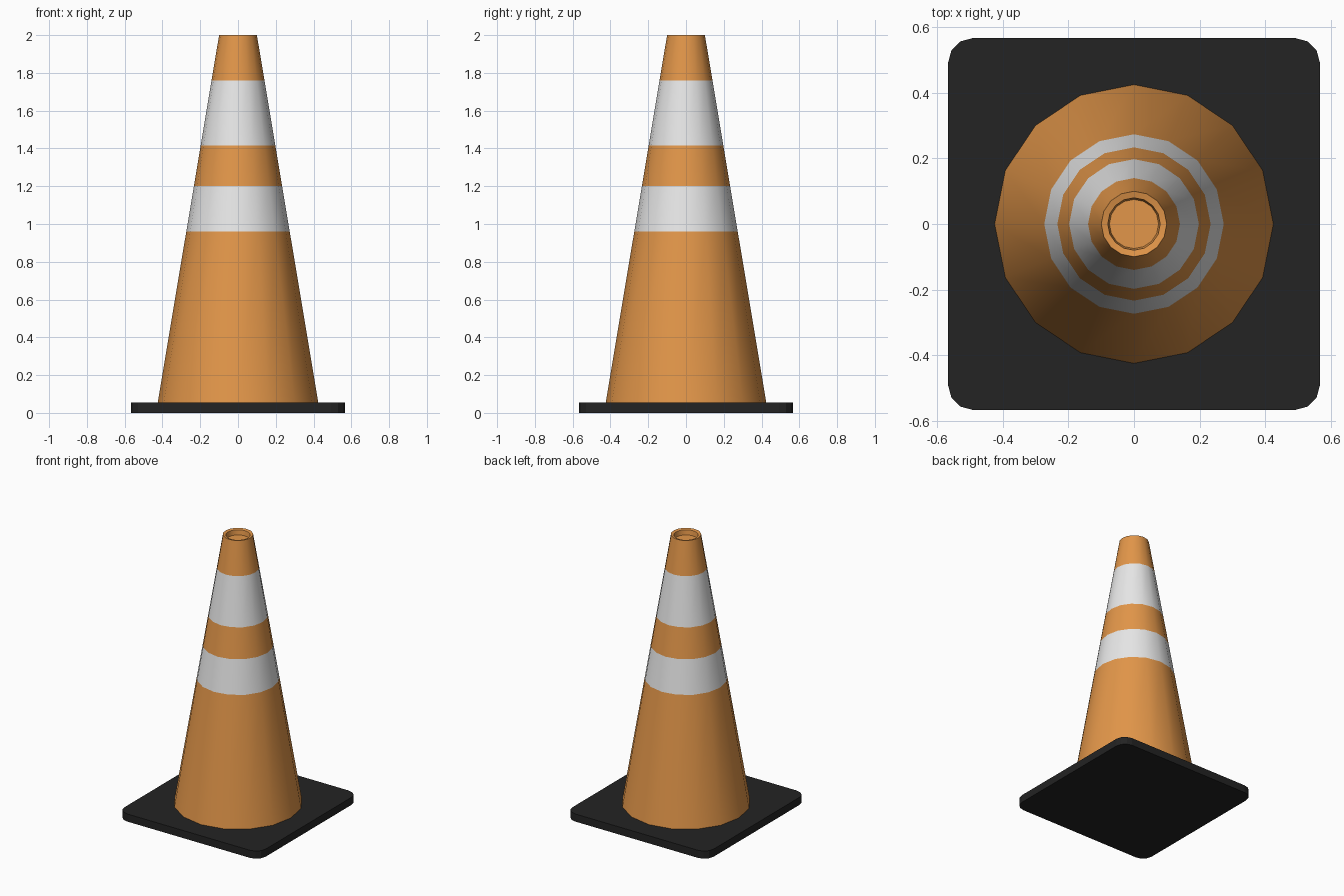
import bpy, bmesh, math

cube = bpy.data.objects.get("Cube")
if cube:
    bpy.data.objects.remove(cube, do_unlink=True)

SIDES = 16
BASE_TOP, HALF = 0.055, 0.567
STRIPES = [(0.96, 1.2), (1.415, 1.76)]


def material(name, rgb):
    m = bpy.data.materials.new(name)
    m.use_nodes = True
    m.diffuse_color = (*rgb, 1)
    m.node_tree.nodes["Principled BSDF"].inputs["Base Color"].default_value = (*rgb, 1)
    return m


def add_object(name, bm, mats):
    bmesh.ops.recalc_face_normals(bm, faces=bm.faces)
    mesh = bpy.data.meshes.new(name)
    bm.to_mesh(mesh)
    bm.free()
    for m in mats:
        mesh.materials.append(m)
    ob = bpy.data.objects.new(name, mesh)
    bpy.context.collection.objects.link(ob)
    return ob


orange = material("orange plastic", (0.76, 0.305, 0.067))
white = material("white stripe", (0.8, 0.8, 0.8))
black = material("black rubber", (0.017, 0.017, 0.017))

# Square base plate with rounded vertical corners
bm = bmesh.new()
bmesh.ops.create_cube(bm, size=1)
for v in bm.verts:
    v.co.x *= 2 * HALF
    v.co.y *= 2 * HALF
    v.co.z = (v.co.z + 0.5) * BASE_TOP
uprights = [e for e in bm.edges if abs(e.verts[0].co.z - e.verts[1].co.z) > 0.01]
bmesh.ops.bevel(bm, geom=uprights, offset=0.075, offset_type='OFFSET',
                segments=3, profile=0.5, affect='EDGES')
add_object("base_plate", bm, [black])


# Tapered body: outer wall split at the stripes, then rim and shallow recess
def radius(z):
    return 0.425 + (0.1 - 0.425) * (z - BASE_TOP) / (2 - BASE_TOP)


heights = [BASE_TOP] + [z for pair in STRIPES for z in pair] + [2]
profile = [(radius(z), z) for z in heights] + [(0.08, 1.995), (0.075, 1.96)]

bm = bmesh.new()
rings = []
for r, z in profile:
    rings.append([bm.verts.new((r * math.cos(a), r * math.sin(a), z))
                  for a in (math.tau * i / SIDES for i in range(SIDES))])
for low, high in zip(rings, rings[1:]):
    for i in range(SIDES):
        j = (i + 1) % SIDES
        face = bm.faces.new((low[i], low[j], high[j], high[i]))
        z = face.calc_center_median().z
        face.material_index = int(any(a < z < b for a, b in STRIPES))
bm.faces.new(rings[-1])
bm.faces.new(rings[0])
cone = add_object("cone_body", bm, [orange, white])

bpy.ops.object.select_all(action='DESELECT')
cone.select_set(True)
bpy.context.view_layer.objects.active = cone
bpy.ops.object.shade_smooth_by_angle(angle=math.radians(30))
